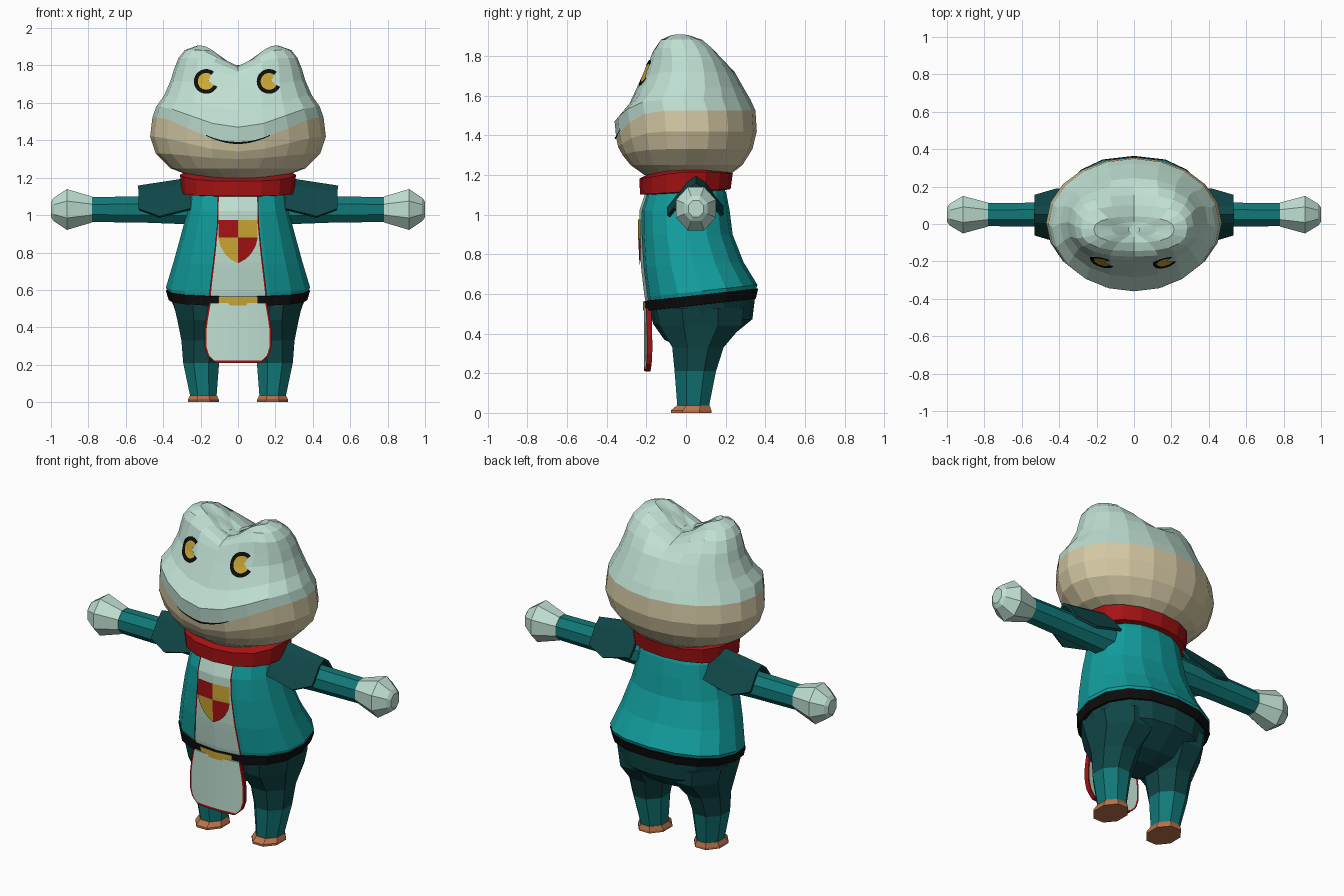
import bpy, bmesh, math
from mathutils import Vector
from mathutils.bvhtree import BVHTree

if "Cube" in bpy.data.objects:
    bpy.data.objects.remove(bpy.data.objects["Cube"])


def mat(name, r, g, b):
    m = bpy.data.materials.new(name)
    m.diffuse_color = (r, g, b, 1)
    m.use_nodes = True
    m.node_tree.nodes["Principled BSDF"].inputs["Base Color"].default_value = m.diffuse_color
    return m


SKIN = mat("pale_green", .52, .74, .64)
BEIGE = mat("beige", .66, .58, .37)
TEAL = mat("teal", .006, .34, .34)
MID = mat("mid_teal", .006, .19, .19)
DARK = mat("dark_teal", .005, .062, .064)
RED = mat("red", .38, .006, .007)
BLACK = mat("black", .004, .004, .004)
GOLD = mat("gold", .60, .39, .036)
BROWN = mat("brown", .50, .17, .07)


def build(name, verts, faces, mats, ids=None, fix=True):
    me = bpy.data.meshes.new(name)
    me.from_pydata([tuple(v) for v in verts], [], faces)
    for m in mats:
        me.materials.append(m)
    if ids:
        for p, i in zip(me.polygons, ids):
            p.material_index = i
    if fix:
        bm = bmesh.new()
        bm.from_mesh(me)
        bmesh.ops.recalc_face_normals(bm, faces=bm.faces)
        bm.to_mesh(me)
        bm.free()
    ob = bpy.data.objects.new(name, me)
    bpy.context.collection.objects.link(ob)
    return ob


def loft(name, rings, mats, rule=lambda row: 0):
    """Skin a stack of equal rings, cap both ends, return a ray-cast tree."""
    n = len(rings[0])
    verts = [v for r in rings for v in r]
    faces, ids = [], []
    for k in range(len(rings) - 1):
        for i in range(n):
            j = (i + 1) % n
            faces.append((k * n + i, k * n + j, (k + 1) * n + j, (k + 1) * n + i))
            ids.append(rule(k))
    faces += [tuple(range(n))[::-1], tuple(range(len(verts) - n, len(verts)))]
    ids += [rule(0), rule(len(rings) - 2)]
    build(name, verts, faces, mats, ids)
    return BVHTree.FromPolygons(verts, faces)


def oval(z, w, yf, yb, n=16, e=2.0, tilt=0, dip=0, rise=0, cx=0, turn=0):
    """Horizontal ring; can tilt backwards, dip in front and rise at the sides."""
    out = []
    for i in range(n):
        a = 2 * math.pi * (i + turn) / n
        s, c = math.sin(a), -math.cos(a)
        x = w * math.copysign(abs(s) ** (2 / e), s)
        y = (yf + yb) / 2 + (yb - yf) / 2 * math.copysign(abs(c) ** (2 / e), c)
        zz = z + tilt * (y - .08) - dip * max(0, -c) ** 4 + rise * s ** 4
        out.append(Vector((x + cx, y, zz)))
    return out


def on_surface(tree, x, z, off):
    hit = tree.ray_cast(Vector((x, -2, z)), Vector((0, 1, 0)))[0]
    return Vector((x, (hit.y if hit else -.2) - off, z))


def lerp_profile(prof, t):
    for (a, va), (b, vb) in zip(prof, prof[1:]):
        if t <= b + 1e-6:
            return va + (vb - va) * (t - a) / (b - a)
    return prof[-1][1]


US = [-1, -.94, -.62, -.31, 0, .31, .62, .94, 1]


def strip(name, prof, rows, place, mats, rule):
    """Upright sheet of varying half-width; prof lists (z, half width) upward."""
    z0, z1 = prof[0][0], prof[-1][0]
    zs = [z0 + (z1 - z0) * k / rows for k in range(rows + 1)]
    verts = [place(u * lerp_profile(prof, z), z) for z in zs for u in US]
    n, faces, ids = len(US), [], []
    for k in range(rows):
        for i in range(n - 1):
            faces.append((k * n + i, k * n + i + 1, (k + 1) * n + i + 1, (k + 1) * n + i))
            ids.append(rule((US[i] + US[i + 1]) / 2, (zs[k] + zs[k + 1]) / 2))
    return build(name, verts, faces, mats, ids, fix=False)


# Head: rings of (z, half width, front y, back y, front dip, squareness)
HEAD = [(1.185, .15, -.12, .14, 0, 2), (1.20, .23, -.21, .22, 0, 2),
        (1.25, .36, -.28, .285, 0, 2), (1.33, .44, -.32, .335, .03, 2),
        (1.42, .47, -.342, .357, .08, 2), (1.525, .457, -.352, .35, .14, 2),
        (1.58, .437, -.36, .325, .11, 2), (1.64, .395, -.285, .29, .08, 2.1),
        (1.72, .36, -.225, .245, .03, 2.2), (1.78, .342, -.195, .205, 0, 2.4),
        (1.84, .318, -.175, .155, 0, 2.6), (1.882, .285, -.145, .10, 0, 2.6),
        (1.907, .215, -.10, .04, 0, 2.4), (1.907, .12, -.07, .01, 0, 2),
        (1.907, .03, -.05, -.01, 0, 2)]
rings = []
for z, w, yf, yb, dip, e in HEAD:
    ring = oval(z, w, yf, yb, 20, e, dip=dip)
    for v in ring:  # valley between the two brow bumps
        ramp = min(1, max(0, (z - 1.72) / .18))
        v.z -= ramp * .11 * (.5 + .5 * math.cos(math.pi * min(1, abs(v.x) / .2)))
    rings.append(ring)
head = loft("head", rings, [SKIN, BEIGE], lambda row: int(row < 5))

# Eyes: gold discs with a black rim and an open notch at one side
for side, cx in (("left", .166), ("right", -.17)):
    radii, n, cz = [.002, .015, .03, .045, .066], 28, 1.715
    verts = [on_surface(head, cx + r * math.cos(2 * math.pi * i / n),
                        cz + r * math.sin(2 * math.pi * i / n), .007)
             for r in radii for i in range(n)]
    faces, ids = [tuple(range(n))], [0]
    for k in range(len(radii) - 1):
        for i in range(n):
            r, a = (radii[k] + radii[k + 1]) / 2, 2 * math.pi * (i + .5) / n
            if math.hypot(r * math.cos(a) - .05, r * math.sin(a) - .014) < .034:
                continue
            j = (i + 1) % n
            faces.append((k * n + i, (k + 1) * n + i, (k + 1) * n + j, k * n + j))
            ids.append(int(k == 3))
    build("eye_" + side, verts, faces, [GOLD, BLACK], ids, fix=False)

# Mouth: thin smile line
verts, faces = [], []
for i in range(21):
    x = -.17 + .017 * i
    z = 1.386 + .04 * (x / .17) ** 2
    t = .006 * (1 - .6 * abs(x) / .17)
    verts += [on_surface(head, x, z - t, .007), on_surface(head, x, z + t, .007)]
    if i:
        faces.append((2 * i - 2, 2 * i, 2 * i + 1, 2 * i - 1))
build("mouth", verts, faces, [BLACK], fix=False)

# Coat, belt and hips
TILT = .11
coat = loft("coat", [oval(z, w, f, b, 16, 2.3, t) for z, w, f, b, t in (
    (.57, .37, -.19, .345, TILT), (.615, .385, -.2, .36, TILT),
    (.75, .345, -.218, .29, .05), (.9, .303, -.226, .235, 0),
    (1.02, .272, -.226, .22, 0), (1.10, .26, -.2, .205, 0),
    (1.17, .22, -.16, .18, 0))], [TEAL])
belt = loft("belt", [oval(z, w, f, b, 16, 2.3, TILT) for z, w, f, b in (
    (.545, .35, -.185, .33), (.546, .37, -.208, .352),
    (.596, .386, -.21, .364), (.597, .36, -.19, .34))], [BLACK])
loft("hips", [oval(z, w, f, b, 16, 2.2, t) for z, w, f, b, t in (
    (.57, .365, -.19, .35, TILT), (.46, .325, -.165, .335, .05),
    (.37, .23, -.11, .21, 0), (.33, .12, -.03, .12, 0))], [DARK])

# Scarf
loft("scarf", [oval(z, w, f, b, 16, 2.2, .06, rise=r) for z, w, f, b, r in (
    (1.115, .25, -.19, .18, 0), (1.12, .30, -.232, .225, 0),
    (1.20, .31, -.235, .236, .02), (1.225, .25, -.18, .19, .03))], [RED])

# Front panel with red borders, shield emblem and buckle
strip("front_panel", [(.55, .155), (.6, .152), (.8, .127), (.95, .112), (1.14, .108)], 15,
      lambda x, z: on_surface(coat, x, z, .009), [SKIN, RED],
      lambda u, z: int(abs(u) > .94))
strip("shield_emblem", [(.745, .006), (.77, .05), (.80, .075), (.84, .096),
                        (.88, .105), (.975, .105)], 12,
      lambda x, z: on_surface(coat, x, z, .016), [GOLD, RED],
      lambda u, z: int((u < 0 and z > .885) or (u > 0 and z < .87)))
strip("buckle", [(.511, .105), (.565, .105)], 2,
      lambda x, z: on_surface(belt, x, max(.517, min(.562, z)), .008), [GOLD],
      lambda u, z: 0)

# Hanging tabard below the belt
tab = strip("tabard", [(.21, .12), (.222, .135), (.25, .165), (.30, .18), (.38, .18),
                       (.45, .17), (.53, .155)], 26,
            lambda x, z: Vector((x, -.212 + .5 * x * x, z)), [SKIN, RED],
            lambda u, z: int(abs(u) > .94 or z < .221))
sol = tab.modifiers.new("thickness", 'SOLIDIFY')
sol.thickness, sol.offset = .026, -1


def arm_ring(s, x, r, n=8):
    return [Vector((s * x, .05 + .92 * r * math.cos(2 * math.pi * (i + .5) / n),
                    1.03 + r * math.sin(2 * math.pi * (i + .5) / n))) for i in range(n)]


# Mirrored limbs
for side, s in (("left", 1), ("right", -1)):
    loft("sleeve_" + side, [arm_ring(s, .2, .088), arm_ring(s, .5, .076),
                            arm_ring(s, .79, .072)], [MID])
    loft("hand_" + side, [arm_ring(s, .78, .075), arm_ring(s, .915, .118),
                          arm_ring(s, .985, .068), arm_ring(s, 1.0, .045)], [SKIN])

    # Shoulder flap: peaked sheet over the sleeve
    arch = [(-.088, .99, .42), (-.055, 1.03, .53), (.01, 1.12, .53), (.05, 1.15, .535),
            (.09, 1.12, .53), (.15, 1.03, .53), (.182, .995, .42)]
    verts = []
    for y, z, xo in arch:
        verts += [(s * .24, y, z + .045), (s * xo, y, z)]
    faces = [(2 * i, 2 * i + 1, 2 * i + 3, 2 * i + 2) for i in range(len(arch) - 1)]
    pad = build("shoulder_flap_" + side, verts, faces, [DARK])
    m = pad.modifiers.new("thickness", 'SOLIDIFY')
    m.thickness, m.offset = .016, 0

    # Trouser leg: lighter below the knee
    loft("leg_" + side, [oval(z, w, f, b, 8, 2, cx=s * cx, turn=.5) for z, cx, w, f, b in (
        (.03, .185, .076, -.05, .122), (.21, .197, .104, -.066, .16),
        (.33, .187, .125, -.08, .20), (.44, .172, .165, -.15, .30),
        (.53, .17, .19, -.17, .31))], [DARK, MID], lambda row: int(row == 0))
    loft("foot_" + side, [oval(z, w, f, b, 8, 2, cx=s * .185, turn=.5) for z, w, f, b in (
        (0, .09, -.085, .137), (.012, .09, -.085, .137), (.036, .078, -.055, .127))],
        [BROWN])
